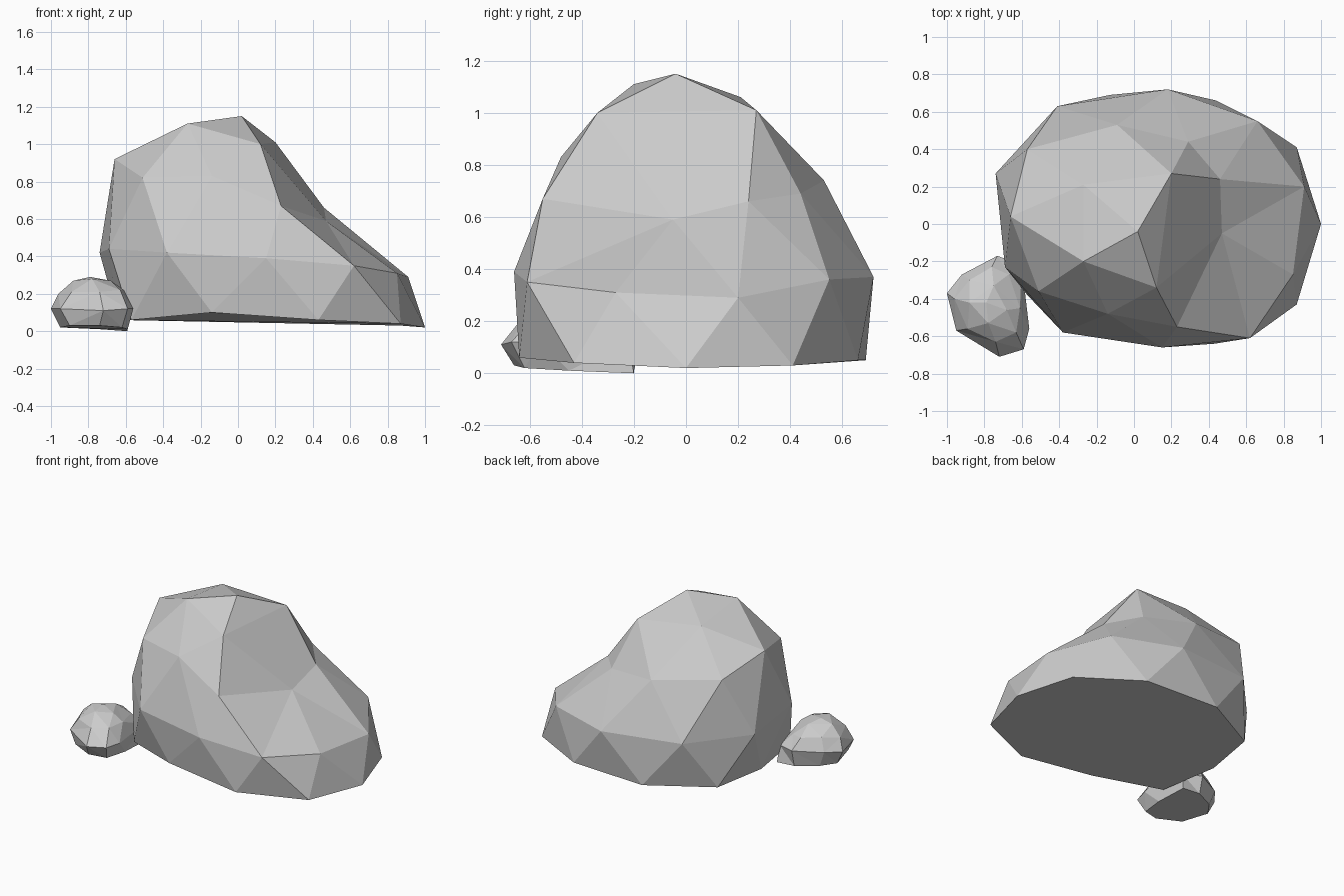
import bpy, bmesh
from mathutils import Vector

if "Cube" in bpy.data.objects:
    bpy.data.objects.remove(bpy.data.objects["Cube"])


def zip_rings(bm, a, b):
    """Bridge two closed rings with triangles, taking the shorter diagonal each time."""
    i = j = 0
    while i < len(a) or j < len(b):
        a0, b0 = a[i % len(a)], b[j % len(b)]
        a1, b1 = a[(i + 1) % len(a)], b[(j + 1) % len(b)]
        go_a = j == len(b) or (i < len(a) and
                               (a1.co - b0.co).length < (b1.co - a0.co).length)
        if go_a:
            bm.faces.new((a0, a1, b0))
            i += 1
        else:
            bm.faces.new((a0, b1, b0))
            j += 1


def make_rock(name, rings, apex):
    """Faceted stone: stacked rings from the ground up, closed by a peak."""
    bm = bmesh.new()
    loops = [[bm.verts.new(Vector(p)) for p in ring] for ring in rings]
    for low, high in zip(loops, loops[1:]):
        zip_rings(bm, low, high)
    peak = bm.verts.new(apex)
    last = loops[-1]
    for k, v in enumerate(last):
        bm.faces.new((v, last[(k + 1) % len(last)], peak))
    bm.faces.new(loops[0][::-1])
    bmesh.ops.recalc_face_normals(bm, faces=bm.faces)
    mesh = bpy.data.meshes.new(name)
    bm.to_mesh(mesh)
    bm.free()
    obj = bpy.data.objects.new(name, mesh)
    bpy.context.collection.objects.link(obj)
    return obj


# Boulder: base outline, belly, shoulder and crown, each counterclockwise
base = [(.87, -.43, .04), (1, 0, .02), (.87, .41, .03), (.44, .66, .05), (-.13, .69, .05),
        (-.57, .45, .06), (-.64, .05, .06), (-.57, -.38, .06), (-.14, -.59, .10), (.43, -.64, .06)]
belly = [(.85, -.27, .31), (.91, .20, .29), (.66, .55, .36), (.18, .72, .37), (-.41, .63, .40),
         (-.74, .27, .42), (-.69, -.23, .44), (-.38, -.58, .42), (.15, -.66, .39), (.62, -.61, .35)]
shoulder = [(.47, -.05, .59), (.46, .24, .66), (.29, .44, .69), (-.09, .53, .74), (-.57, .40, .82),
            (-.66, .04, .92), (-.51, -.36, .82), (-.14, -.48, .83), (.23, -.55, .67)]
crown = [(.20, .27, 1.01), (-.27, .21, 1.06), (-.27, -.20, 1.11), (.12, -.34, 1.0)]
make_rock("boulder", [base, belly, shoulder, crown], (.02, -.04, 1.15))

# Small stone leaning against the boulder
foot = [(-.95, -.38, .02), (-.90, -.58, .03), (-.74, -.66, .03), (-.62, -.62, .02),
        (-.59, -.45, .01), (-.59, -.20, 0), (-.73, -.20, .01), (-.88, -.28, .02)]
middle = [(-1, -.37, .12), (-.95, -.57, .12), (-.72, -.71, .11), (-.59, -.67, .12),
          (-.56, -.56, .12), (-.60, -.22, .12), (-.73, -.17, .13), (-.92, -.27, .13)]
upper = [(-.96, -.40, .20), (-.89, -.56, .21), (-.74, -.63, .21), (-.63, -.58, .22),
         (-.61, -.45, .22), (-.67, -.27, .20), (-.76, -.23, .21), (-.88, -.30, .22)]
top = [(-.88, -.42, .27), (-.78, -.53, .28), (-.68, -.46, .27), (-.75, -.33, .27)]
make_rock("small_stone", [foot, middle, upper, top], (-.79, -.42, .29))
